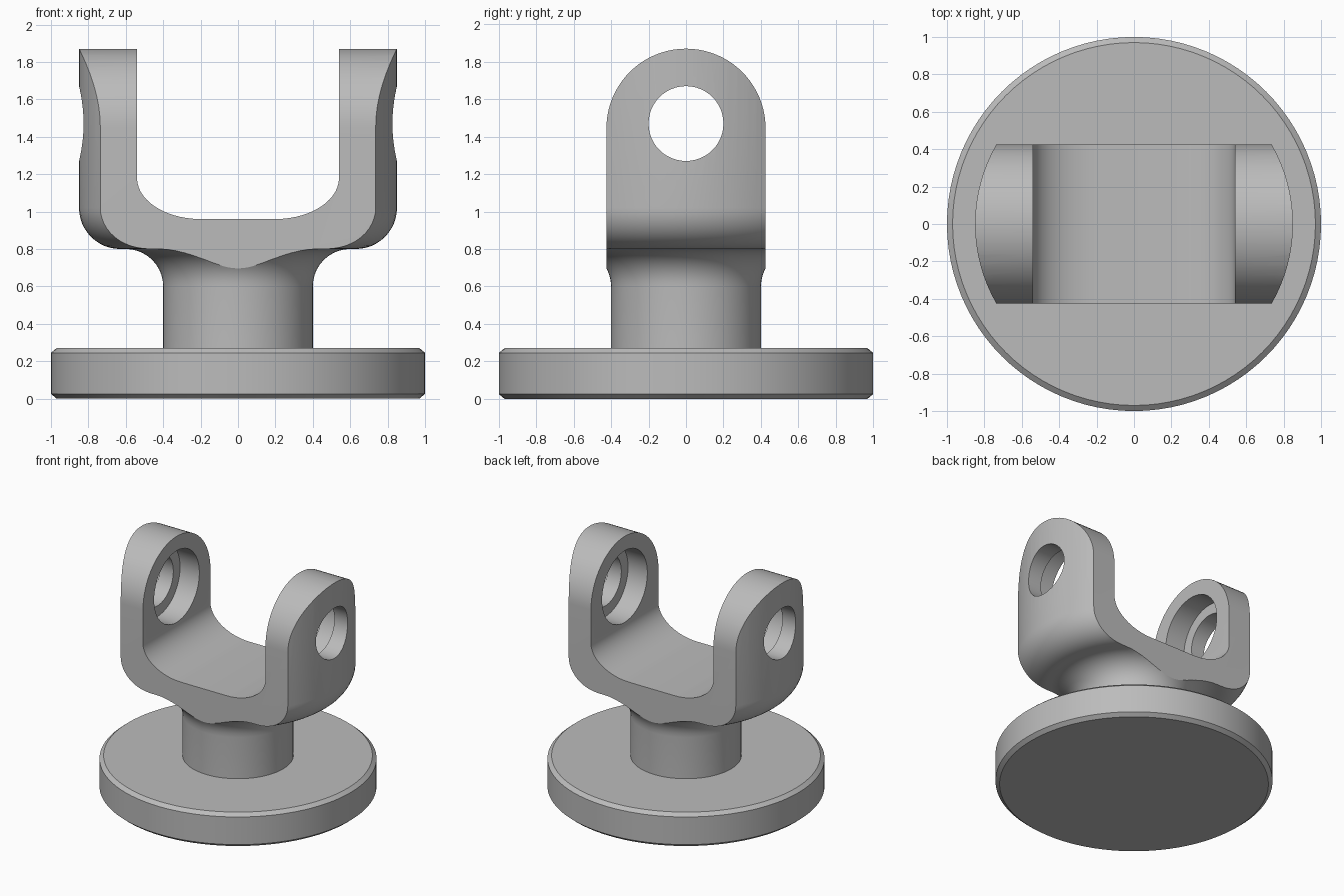
import bpy, bmesh, math
from mathutils import Vector

if "Cube" in bpy.data.objects:
    bpy.data.objects.remove(bpy.data.objects["Cube"])

steel = bpy.data.materials.new("plain_grey")
steel.diffuse_color = (0.5, 0.5, 0.5, 1)
steel.use_nodes = True
steel.node_tree.nodes["Principled BSDF"].inputs["Base Color"].default_value = steel.diffuse_color


def arc(cx, cz, rx, rz, a0, a1, n):
    """Points of an elliptical arc, angles in degrees."""
    out = []
    for i in range(n + 1):
        a = math.radians(a0 + (a1 - a0) * i / n)
        out.append((cx + rx * math.cos(a), cz + rz * math.sin(a)))
    return out


def finish(bm, name):
    bmesh.ops.remove_doubles(bm, verts=bm.verts, dist=1e-5)
    bmesh.ops.recalc_face_normals(bm, faces=bm.faces)
    me = bpy.data.meshes.new(name)
    bm.to_mesh(me)
    bm.free()
    ob = bpy.data.objects.new(name, me)
    bpy.context.collection.objects.link(ob)
    me.materials.append(steel)
    return ob


def revolve(name, profile, n):
    """Closed solid of revolution; the profile starts and ends on the axis."""
    bm = bmesh.new()
    rings = []
    for r, z in profile:
        if r < 1e-6:
            rings.append([bm.verts.new((0, 0, z))] * n)
        else:
            rings.append([bm.verts.new((r * math.cos(2 * math.pi * i / n),
                                        r * math.sin(2 * math.pi * i / n), z)) for i in range(n)])
    for a, b in zip(rings, rings[1:]):
        if a[0] is a[1]:
            bm.faces.new(b)
        elif b[0] is b[1]:
            bm.faces.new(a)
        else:
            for i in range(n):
                j = (i + 1) % n
                bm.faces.new((a[i], a[j], b[j], b[i]))
    loose = [v for v in bm.verts if not v.link_faces]
    bmesh.ops.delete(bm, geom=loose, context='VERTS')
    return finish(bm, name)


def prism(name, pts, place, depth):
    """Extrude a 2D outline; place maps a 2D point to 3D."""
    bm = bmesh.new()
    f = bm.faces.new([bm.verts.new(place(u, v)) for u, v in pts])
    ext = bmesh.ops.extrude_face_region(bm, geom=[f])
    verts = [g for g in ext["geom"] if isinstance(g, bmesh.types.BMVert)]
    bmesh.ops.translate(bm, verts=verts, vec=Vector(depth))
    return finish(bm, name)


def boolean(ob, cutter, op):
    mod = ob.modifiers.new(op, 'BOOLEAN')
    mod.operation, mod.solver, mod.object = op, 'EXACT', cutter
    bpy.context.view_layer.objects.active = ob
    bpy.ops.object.modifier_apply(modifier=mod.name)
    bpy.data.objects.remove(cutter)


# Chamfered base disc
base = revolve("base_disc", [(0, 0), (0.97, 0), (1, 0.025), (1, 0.245), (0.97, 0.27), (0, 0.27)], 96)

# Column flaring into the turned yoke body
profile = [(0, 0.2), (0.4, 0.2)]
profile += arc(0.6, 0.6, 0.2, 0.2, 180, 90, 10)
profile += arc(0.63, 1.02, 0.22, 0.22, 270, 360, 12)
profile += [(0.85, 1.95), (0, 1.95)]
yoke = revolve("yoke", profile, 96)

# Trim to a flat-sided slab with rounded arm tops
slab = [(0.425, 0.1)] + arc(0, 1.445, 0.425, 0.425, 0, 180, 40) + [(-0.425, 0.1)]
boolean(yoke, prism("slab", slab, lambda u, v: (-1.2, u, v), (2.4, 0, 0)), 'INTERSECT')

# Cut the U-shaped gap between the arms
gap = [(-0.54, 2.2)] + arc(-0.2, 1.18, 0.34, 0.22, 180, 270, 14)
gap += arc(0.2, 1.18, 0.34, 0.22, 270, 360, 14) + [(0.54, 2.2)]
boolean(yoke, prism("gap", gap, lambda u, v: (u, -1, v), (0, 2, 0)), 'DIFFERENCE')

# Pin holes with a wider counterbore on the inner faces
for radius, half in ((0.285, 0.71), (0.2, 1.1)):
    circle = arc(0, 1.47, radius, radius, 0, 360, 48)[:-1]
    cutter = prism("pin_hole", circle, lambda u, v: (-half, u, v), (2 * half, 0, 0))
    boolean(yoke, cutter, 'DIFFERENCE')

# Smooth curved faces, keep edges crisp
for ob in (base, yoke):
    bpy.ops.object.select_all(action='DESELECT')
    ob.select_set(True)
    bpy.context.view_layer.objects.active = ob
    bpy.ops.object.shade_smooth_by_angle(angle=math.radians(25))
